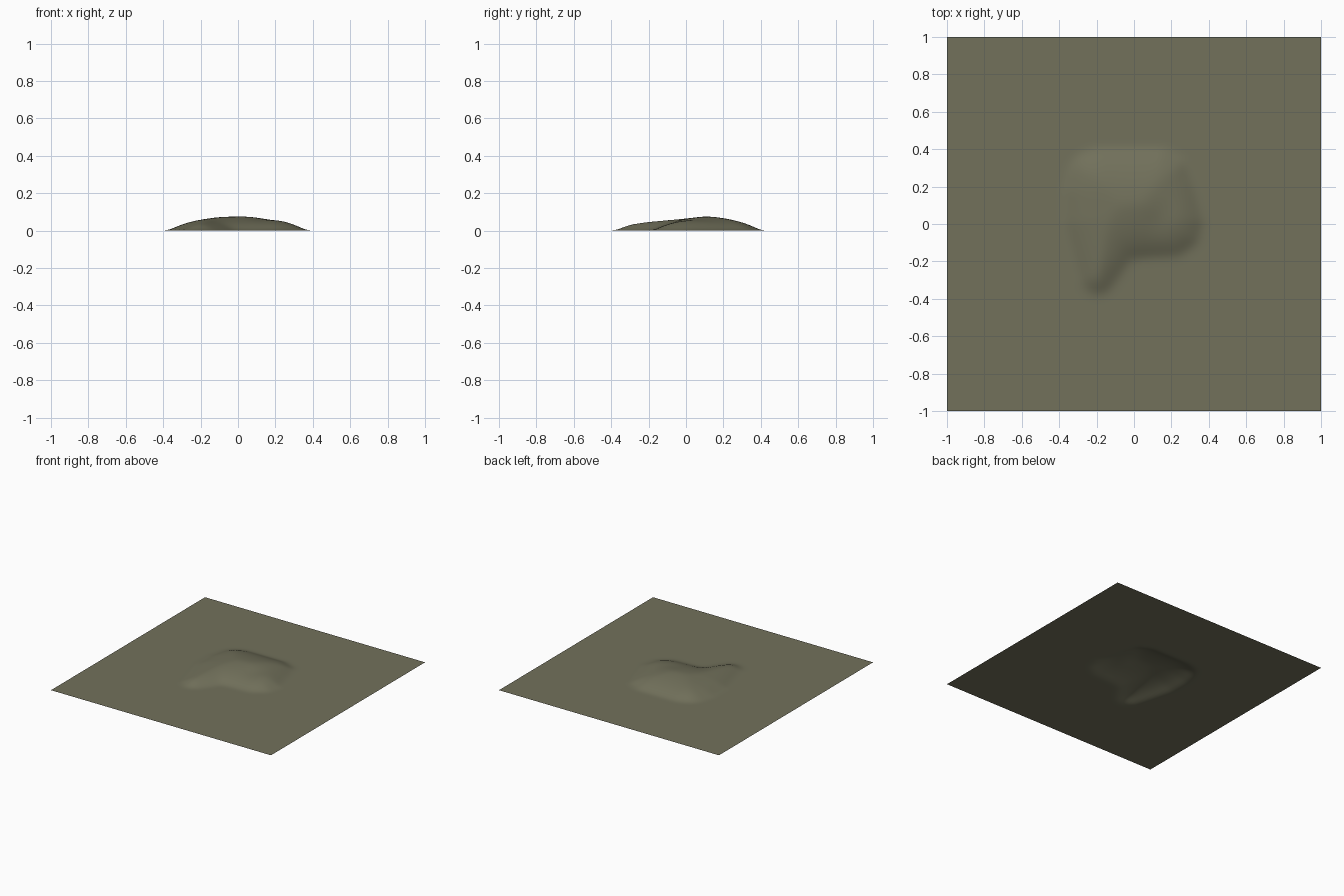
import bpy, bmesh, math
from mathutils import Vector

if "Cube" in bpy.data.objects:
    bpy.data.objects.remove(bpy.data.objects["Cube"])

# Footprint of the mound, seen from above
OUTLINE = [Vector(p) for p in [
    (-0.30, 0.36), (-0.20, 0.40), (0.16, 0.40), (0.27, 0.34), (0.32, 0.20),
    (0.37, 0.02), (0.34, -0.10), (0.24, -0.17), (0.06, -0.18), (-0.02, -0.19),
    (-0.08, -0.28), (-0.14, -0.36), (-0.21, -0.38), (-0.28, -0.33),
    (-0.33, -0.15), (-0.37, 0.00), (-0.37, 0.18), (-0.34, 0.30)]]
N = 100  # grid cells per side


def inside_depth(p):
    """Distance from p to the footprint edge, zero outside."""
    inside, best = False, 9.0
    for a, b in zip(OUTLINE, OUTLINE[1:] + OUTLINE[:1]):
        ab = b - a
        t = max(0.0, min(1.0, (p - a).dot(ab) / ab.length_squared))
        best = min(best, (p - a - ab * t).length)
        if (a.y > p.y) != (b.y > p.y) and p.x < a.x + (p.y - a.y) / ab.y * ab.x:
            inside = not inside
    return best if inside else 0.0


def blob(p, x, y, r):
    return math.exp(-((p.x - x) ** 2 + (p.y - y) ** 2) / r ** 2)


def height(p):
    d = inside_depth(p)
    if d == 0.0:
        return 0.0
    h = 0.078 * (1 - math.exp(-d / 0.13))
    # crown, a shallow dimple and a knoll on the right arm
    return h * (1 + 0.10 * blob(p, 0.04, 0.12, 0.18)
                - 0.15 * blob(p, 0.15, 0.03, 0.08)
                + 0.10 * blob(p, 0.24, 0.06, 0.07))


# Ground sheet raised into a soft mound
bm = bmesh.new()
bmesh.ops.create_grid(bm, x_segments=N, y_segments=N, size=1.0)
for v in bm.verts:
    v.co.z = height(v.co.xy)

# Soften creases in the relief, heights only
mound = [v for v in bm.verts if max(abs(v.co.x), abs(v.co.y)) < 0.5]
for _ in range(5):
    new = [sum(e.other_vert(v).co.z for e in v.link_edges) / 4 for v in mound]
    for v, z in zip(mound, new):
        v.co.z = 0.5 * (v.co.z + z)
for f in bm.faces:
    f.smooth = True

mesh = bpy.data.meshes.new("ground_mound")
bm.to_mesh(mesh)
bm.free()
ground = bpy.data.objects.new("ground_mound", mesh)
bpy.context.collection.objects.link(ground)

mat = bpy.data.materials.new("olive earth")
mat.diffuse_color = (0.168, 0.165, 0.105, 1)
mat.use_nodes = True
mat.node_tree.nodes["Principled BSDF"].inputs["Base Color"].default_value = mat.diffuse_color
mesh.materials.append(mat)
